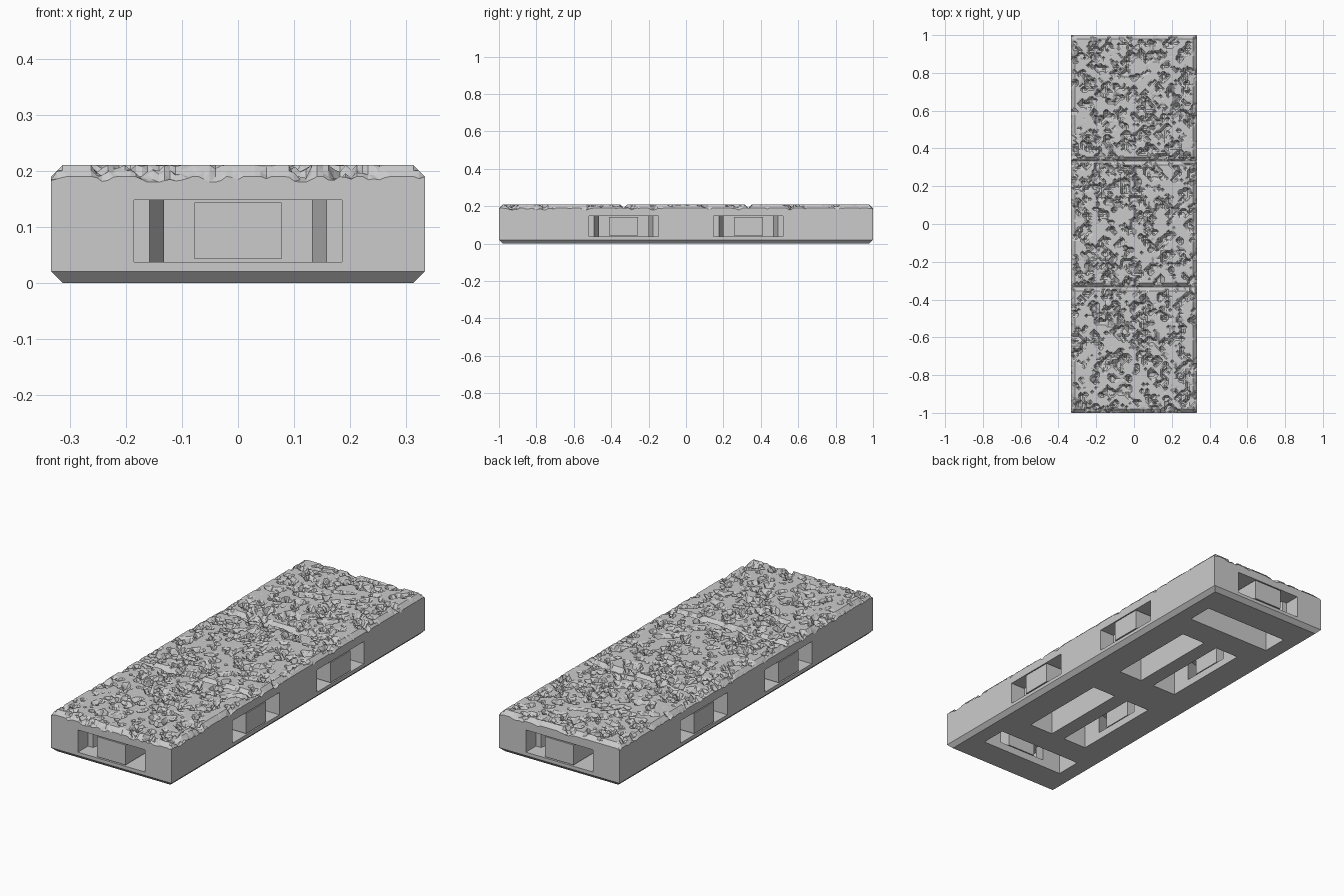
import bpy, bmesh, math
from mathutils import Matrix, Vector, noise

cube = bpy.data.objects.get("Cube")
if cube:
    bpy.data.objects.remove(cube)

W, L = 0.333, 1.0            # half width and half length
TOP, RIM = 0.21, 0.19        # stone crown and stone edge heights
NX, NY = 66, 198             # stone grid cells

stone = bpy.data.materials.new("stone_grey")
stone.use_nodes = True
stone.diffuse_color = (0.6, 0.6, 0.6, 1)
stone.node_tree.nodes["Principled BSDF"].inputs["Base Color"].default_value = (0.6, 0.6, 0.6, 1)


def make_object(name, bm):
    bmesh.ops.recalc_face_normals(bm, faces=bm.faces[:])
    mesh = bpy.data.meshes.new(name)
    bm.to_mesh(mesh)
    bm.free()
    mesh.materials.append(stone)
    obj = bpy.data.objects.new(name, mesh)
    bpy.context.collection.objects.link(obj)
    return obj


def add_prism(bm, outline, z0, z1, place):
    """Extrude a plan outline from z0 to z1 and place it."""
    low = [bm.verts.new(place @ Vector((x, y, z0))) for x, y in outline]
    high = [bm.verts.new(place @ Vector((x, y, z1))) for x, y in outline]
    bm.faces.new(low)
    bm.faces.new(high)
    n = len(outline)
    for i in range(n):
        j = (i + 1) % n
        bm.faces.new((low[i], low[j], high[j], high[i]))


def box_outline(half, y0, y1):
    return [(-half, y0), (half, y0), (half, y1), (-half, y1)]


def stone_height(x, y):
    # Chipped plateau, with bevels around each of the three square slabs
    p = Vector((x * 22, y * 22, 3.7))
    chips = noise.noise(p) + 0.6 * noise.noise(p * 2.3) + 0.35 * noise.noise(p * 4.7)
    pit = min(max(chips * 0.045, 0), 0.026)
    seam = abs((y + L) % (2 * L / 3))
    seam = min(seam, 2 * L / 3 - seam)
    edge = min(W - abs(x), seam)
    bevel = max(0.02 - edge, 0)
    return max(TOP - max(pit, bevel + 0.4 * pit), 0.165)


# Solid tile: rough top, plain sides, chamfered foot
bm = bmesh.new()
grid = []
for j in range(NY + 1):
    y = -L + 2 * L * j / NY
    row = []
    for i in range(NX + 1):
        x = -W + 2 * W * i / NX
        row.append(bm.verts.new((x, y, stone_height(x, y))))
    grid.append(row)
for j in range(NY):
    for i in range(NX):
        a, b, c, d = grid[j][i], grid[j][i + 1], grid[j + 1][i + 1], grid[j + 1][i]
        if abs(a.co.z - c.co.z) < abs(b.co.z - d.co.z):
            bm.faces.new((a, b, c))
            bm.faces.new((a, c, d))
        else:
            bm.faces.new((a, b, d))
            bm.faces.new((b, c, d))

corners = [(-1, -1), (1, -1), (1, 1), (-1, 1)]
wall = [bm.verts.new((sx * W, sy * L, 0.02)) for sx, sy in corners]
foot = [bm.verts.new((sx * (W - 0.02), sy * (L - 0.02), 0)) for sx, sy in corners]
rims = [grid[0], [r[-1] for r in grid], grid[-1][::-1], [r[0] for r in grid][::-1]]
for k, rim in enumerate(rims):
    n = (k + 1) % 4
    bm.faces.new([wall[k], wall[n]] + rim[::-1])
    bm.faces.new((foot[k], foot[n], wall[n], wall[k]))
bm.faces.new(foot)
tile = make_object("floor_tile", bm)

# Connector pockets: one at each end and two along each side
places = [Matrix.Translation((x, y, 0)) @ Matrix.Rotation(a, 4, "Z") for x, y, a in (
    (0, -L, 0), (0, L, math.pi),
    (W, L / 3, math.pi / 2), (W, -L / 3, math.pi / 2),
    (-W, L / 3, -math.pi / 2), (-W, -L / 3, -math.pi / 2))]
half_mouth = [(0.185, -0.03), (0.185, 0.08), (0.158, 0.08), (0.132, 0.163), (0.132, 0.2)]
mouth = half_mouth + [(-x, y) for x, y in reversed(half_mouth)]

mouths, slots = bmesh.new(), bmesh.new()
for place in places:
    add_prism(mouths, mouth, 0.037, 0.148, place)
    add_prism(slots, box_outline(0.235, 0.163, 0.295), -0.03, 0.148, place)

bpy.context.view_layer.objects.active = tile
for name, cutter_bm in (("mouth_cutter", mouths), ("slot_cutter", slots)):
    cutter = make_object(name, cutter_bm)
    cutter.hide_render = True
    cut = tile.modifiers.new(name, "BOOLEAN")
    cut.operation = "DIFFERENCE"
    cut.solver = "EXACT"
    cut.object = cutter
    bpy.ops.object.modifier_apply(modifier=name)
    bpy.data.objects.remove(cutter)

# Loose support block filling the middle of each pocket mouth
for n, place in enumerate(places):
    bm = bmesh.new()
    add_prism(bm, box_outline(0.078, 0, 0.16), 0.043, 0.143, place)
    make_object(f"support_block_{n + 1}", bm)
